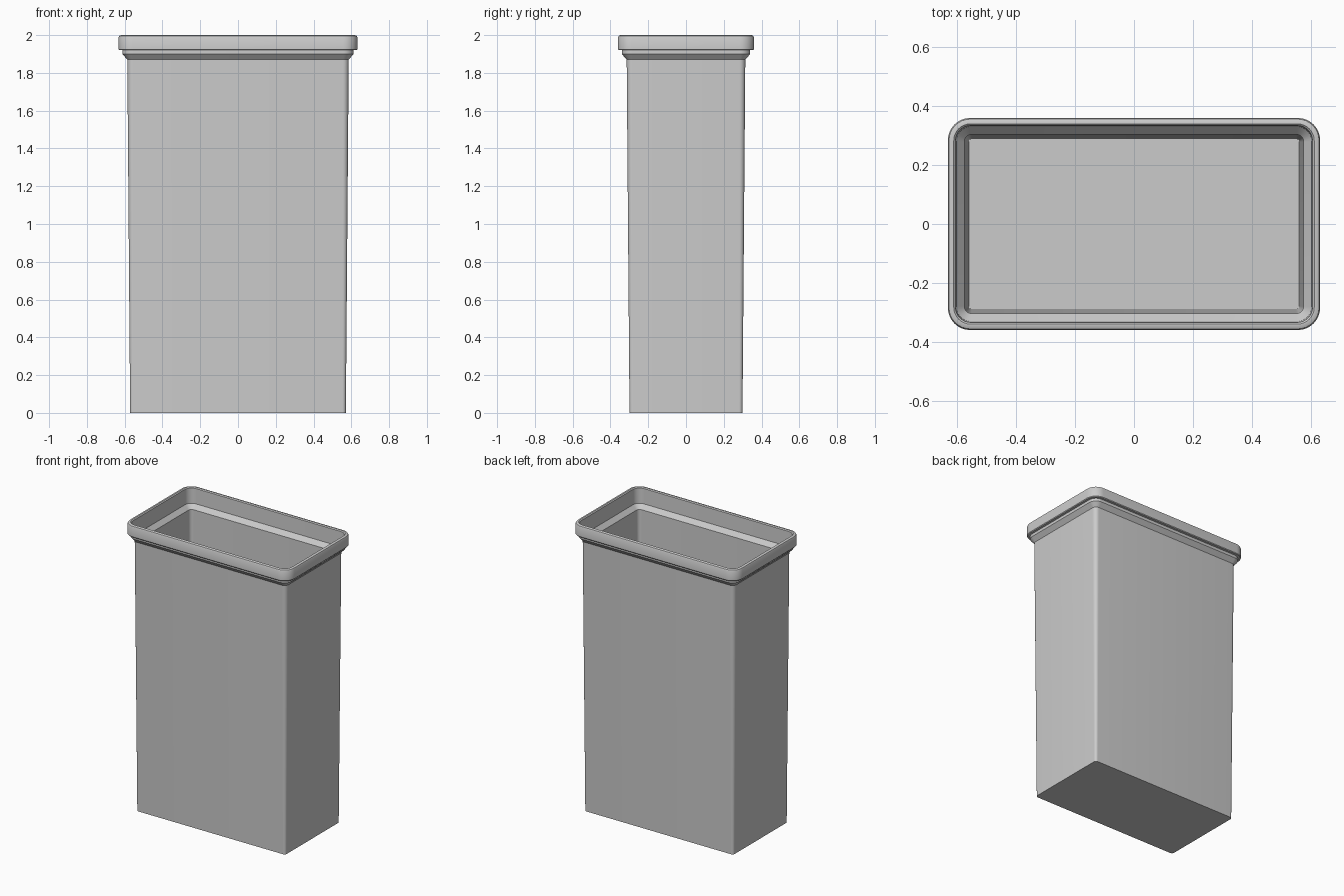
import bpy, bmesh
from math import sin, cos, pi, radians

cube = bpy.data.objects.get("Cube")
if cube:
    bpy.data.objects.remove(cube, do_unlink=True)

grey = bpy.data.materials.new("grey plastic")
grey.use_nodes = True
colour = (0.6, 0.6, 0.6, 1)
grey.diffuse_color = colour
grey.node_tree.nodes["Principled BSDF"].inputs["Base Color"].default_value = colour

STEPS = 8  # segments per rounded corner


def ring(bm, half_x, half_y, radius, z):
    """Rounded rectangle of vertices at one height."""
    verts = []
    for i, (sx, sy) in enumerate([(1, 1), (-1, 1), (-1, -1), (1, -1)]):
        for k in range(STEPS + 1):
            a = (i + k / STEPS) * pi / 2
            verts.append(bm.verts.new((sx * (half_x - radius) + radius * cos(a),
                                       sy * (half_y - radius) + radius * sin(a), z)))
    return verts


def loft(name, profile):
    """Skin rounded rectangles; both ends are capped."""
    bm = bmesh.new()
    rings = [ring(bm, x, x - 0.272, r, z) for x, r, z in profile]
    for low, high in zip(rings, rings[1:]):
        n = len(low)
        for i in range(n):
            j = (i + 1) % n
            bm.faces.new((low[i], low[j], high[j], high[i]))
    bm.faces.new(rings[0][::-1])
    bm.faces.new(rings[-1])
    mesh = bpy.data.meshes.new(name)
    bm.to_mesh(mesh)
    bm.free()
    mesh.materials.append(grey)
    obj = bpy.data.objects.new(name, mesh)
    bpy.context.collection.objects.link(obj)
    bpy.ops.object.select_all(action="DESELECT")
    obj.select_set(True)
    bpy.context.view_layer.objects.active = obj
    bpy.ops.object.shade_smooth_by_angle(angle=radians(30))
    return obj


# Half width, corner radius, height: up the outside, over the lip, down the inside
outside = [(0.571, 0.018, 0), (0.586, 0.03, 1.87)]
neck = [(0.612, 0.055, 1.9), (0.612, 0.055, 1.92)]
lip = [(0.628, 0.072, 1.92), (0.632, 0.076, 1.925), (0.632, 0.076, 1.988),
       (0.628, 0.072, 1.996), (0.619, 0.064, 2.0), (0.612, 0.057, 2.0),
       (0.606, 0.052, 1.994)]
inside = [(0.603, 0.05, 1.89), (0.576, 0.025, 1.86), (0.561, 0.01, 0.012)]
loft("waste_bin", outside + neck + lip + inside)
